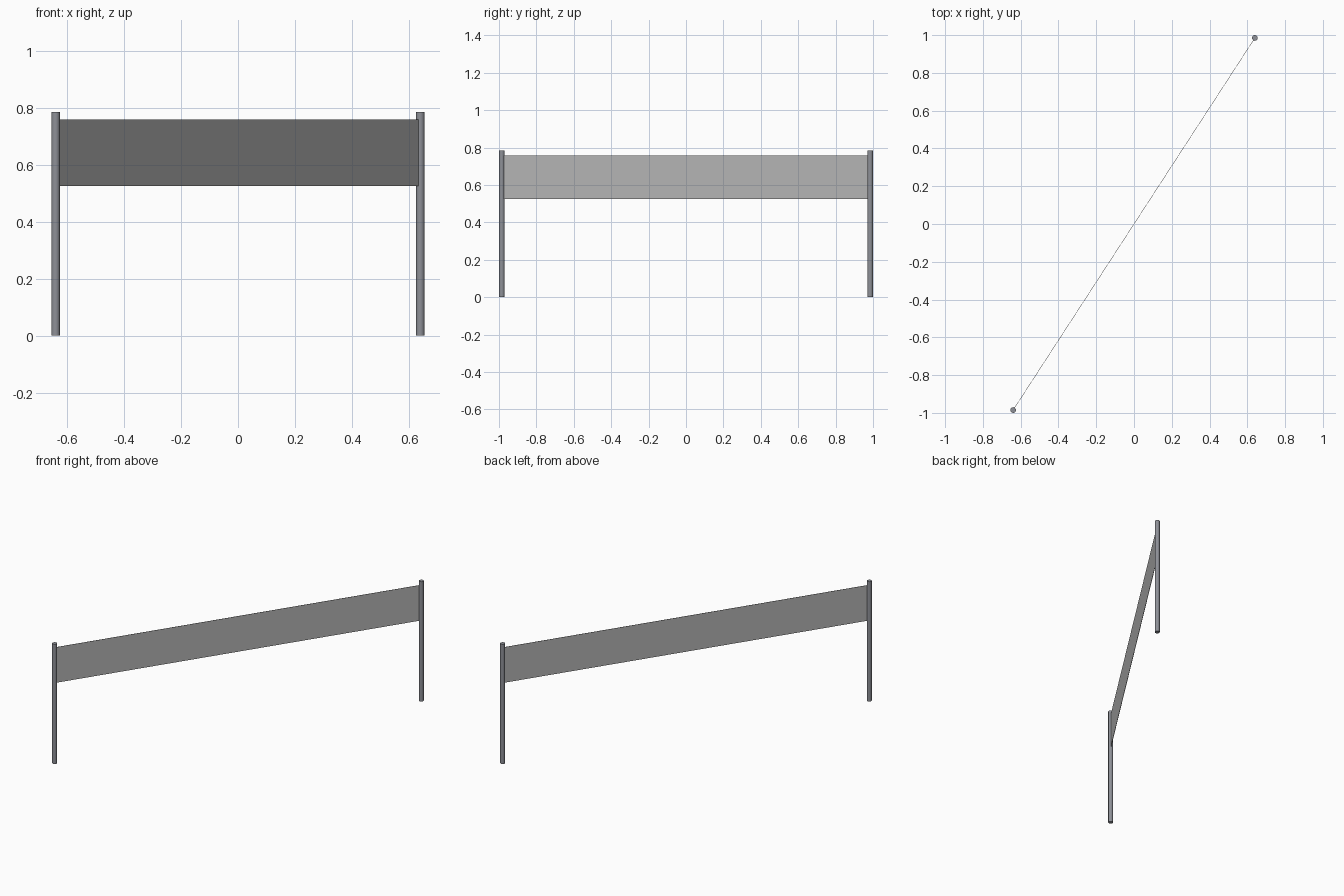
import bpy, math

if "Cube" in bpy.data.objects:
    bpy.data.objects.remove(bpy.data.objects["Cube"])

POST_X, POST_Y = 0.64, 0.985      # post centres, mirrored through the origin
RADIUS, HEIGHT = 0.015, 0.785
LOW, HIGH = 0.525, 0.758          # panel bottom and top


def material(name, colour):
    m = bpy.data.materials.new(name)
    m.diffuse_color = (*colour, 1)
    m.use_nodes = True
    m.node_tree.nodes["Principled BSDF"].inputs["Base Color"].default_value = m.diffuse_color
    return m


steel = material("steel grey", (0.27, 0.28, 0.31))
cloth = material("light grey", (0.5, 0.5, 0.5))

# Two round posts
for side, name in ((-1, "left_post"), (1, "right_post")):
    bpy.ops.mesh.primitive_cylinder_add(
        vertices=16, radius=RADIUS, depth=HEIGHT,
        location=(side * POST_X, side * POST_Y, HEIGHT / 2))
    post = bpy.context.object
    post.name = name
    post.data.materials.append(steel)
    bpy.ops.object.shade_smooth_by_angle(angle=math.radians(40))

# Thin panel stretched diagonally between the posts
length = 2 * math.hypot(POST_X, POST_Y) - 2 * RADIUS + 0.004
bpy.ops.mesh.primitive_cube_add(
    size=1, location=(0, 0, (LOW + HIGH) / 2),
    rotation=(0, 0, math.atan2(POST_Y, POST_X)))
panel = bpy.context.object
panel.name = "panel"
panel.scale = (length, 0.002, HIGH - LOW)
panel.data.materials.append(cloth)
